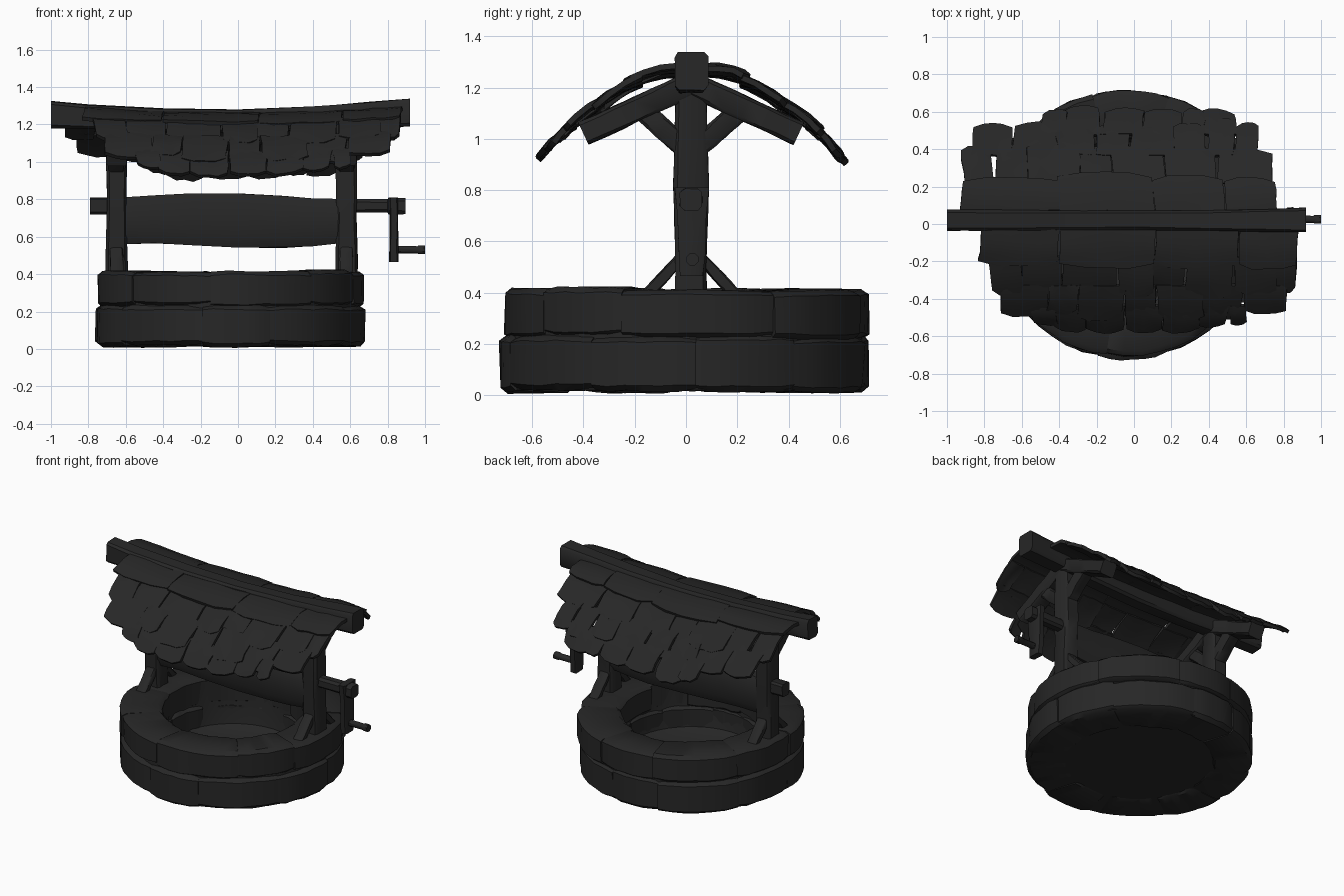
import bpy, bmesh, math, random
from mathutils import Vector

if "Cube" in bpy.data.objects:
    bpy.data.objects.remove(bpy.data.objects["Cube"])

random.seed(7)
mat = bpy.data.materials.new("charcoal")
mat.diffuse_color = (0.02, 0.02, 0.02, 1)
mat.use_nodes = True
mat.node_tree.nodes["Principled BSDF"].inputs["Base Color"].default_value = mat.diffuse_color
X, Y, Z = Vector((1, 0, 0)), Vector((0, 1, 0)), Vector((0, 0, 1))
CX, CY = -0.04, 0.02          # ring centre in x, frame centre in y


def rnd(a):
    return random.uniform(-a, a)


def finish(name, bm):
    bmesh.ops.recalc_face_normals(bm, faces=bm.faces[:])
    me = bpy.data.meshes.new(name)
    bm.to_mesh(me)
    bm.free()
    me.materials.append(mat)
    ob = bpy.data.objects.new(name, me)
    bpy.context.collection.objects.link(ob)
    return ob


def loft(bm, sections, k=0.75, jit=0.0):
    """Skin chamfered-rectangle sections: (centre, u axis, v axis, half u, half v)."""
    shape = [(1, -k), (1, k), (k, 1), (-k, 1), (-1, k), (-1, -k), (-k, -1), (k, -1)]
    rings = []
    for p, u, v, a, b in sections:
        rings.append([bm.verts.new(Vector(p) + u * (a * s + rnd(jit)) + v * (b * t + rnd(jit)))
                      for s, t in shape])
    for r, q in zip(rings, rings[1:]):
        for i in range(8):
            j = (i + 1) % 8
            bm.faces.new((r[i], r[j], q[j], q[i]))
    bm.faces.new(rings[0])
    bm.faces.new(rings[-1])


def beam(name, sections, k=0.75, jit=0.003):
    bm = bmesh.new()
    loft(bm, sections, k, jit)
    return finish(name, bm)


def stick(name, p0, p1, hx, ht, n=4):
    """Straight timber lying in a y-z plane."""
    p0, p1 = Vector(p0), Vector(p1)
    v = (p1 - p0).normalized().cross(X)
    return beam(name, [(p0.lerp(p1, i / n), X, v, hx, ht) for i in range(n + 1)])


# stone ring: two courses of rounded blocks
def course(name, count, z0, z1, r_out, start):
    bm = bmesh.new()
    cuts = [start + (i + rnd(0.2)) * math.tau / count for i in range(count)]
    cuts.append(cuts[0] + math.tau)
    for a, b in zip(cuts, cuts[1:]):
        ro, ri = r_out + rnd(0.012), 0.45 + rnd(0.012)
        lo, hi = z0 + rnd(0.008), z1 + rnd(0.007)
        secs = []
        for i in range(7):
            t = a + (b - a) * i / 6
            s = 0.94 if i in (0, 6) else 1.0
            u = Vector((math.cos(t), math.sin(t), 0))
            c = Vector((CX, 0, (lo + hi) / 2)) + u * (ro + ri) / 2
            secs.append((c, u, Z, (ro - ri) / 2 * s, (hi - lo) / 2 * s))
        loft(bm, secs, 0.8, 0.004)
    finish(name, bm)


course("lower_stones", 10, 0.013, 0.235, 0.722, 0.1)
course("upper_stones", 9, 0.225, 0.415, 0.715, 0.45)

# mortar core with basin floor
bm = bmesh.new()
prof = [(0, 0.02), (0.69, 0.02), (0.695, 0.2), (0.69, 0.395), (0.465, 0.395),
        (0.46, 0.2), (0.44, 0.09), (0.36, 0.05), (0, 0.045)]
N = 40
rings = []
for r, z in prof:
    if r == 0:
        rings.append([bm.verts.new((CX, 0, z))] * N)
    else:
        rings.append([bm.verts.new((CX + r * math.cos(i * math.tau / N),
                                    r * math.sin(i * math.tau / N), z)) for i in range(N)])
for r, q in zip(rings, rings[1:]):
    for i in range(N):
        j = (i + 1) % N
        bm.faces.new(list(dict.fromkeys((r[i], r[j], q[j], q[i]))))
finish("well_basin", bm)

# posts with foot braces, fork braces and rafters
for side, px in (("left", -0.648), ("right", 0.58)):
    beam(side + "_post", [((px, CY, z), X, Y, hx, hy) for z, hx, hy in
         ((0.36, 0.06, 0.06), (0.5, 0.058, 0.06), (0.7, 0.052, 0.065),
          (0.82, 0.054, 0.068), (0.98, 0.055, 0.064), (1.22, 0.05, 0.06))])
    for tag, s in (("front", -1), ("back", 1)):
        n = side + "_" + tag
        stick(n + "_foot_brace", (px, CY + s * 0.175, 0.39), (px, CY + s * 0.035, 0.54), 0.035, 0.022)
        stick(n + "_fork_brace", (px, CY + s * 0.02, 0.96), (px, CY + s * 0.2, 1.12), 0.045, 0.04)
        stick(n + "_rafter", (px, CY, 1.215), (px, CY + s * 0.42, 1.02), 0.055, 0.047, 6)

# flattened, slightly bulging winding beam
beam("winding_beam", [((x, CY, 0.685 + 0.008 * math.sin(i)), Y, Z, 0.058, h) for i, (x, h) in
     enumerate(((-0.62, 0.123), (-0.45, 0.127), (-0.25, 0.137), (0, 0.143),
                (0.25, 0.137), (0.4, 0.128), (0.55, 0.118)))], 0.6)

# axle and crank
beam("left_axle_stub", [((x, CY, 0.765), Y, Z, 0.04, 0.045) for x in (-0.79, -0.6)], 0.7)
beam("right_axle", [((x, CY, 0.765), Y, Z, h, h) for x, h in
                    ((0.5, 0.035), (0.8, 0.035), (0.805, 0.043), (0.895, 0.043))], 0.6)
beam("crank_arm", [((0.833, CY + 0.003, z), X, Y, 0.022, hy) for z, hy in
                   ((0.465, 0.045), (0.55, 0.05), (0.7, 0.058), (0.81, 0.066))])
beam("crank_handle", [((x, 0.025, 0.53), Y, Z, h, h) for x, h in
                      ((0.82, 0.02), (0.96, 0.019), (0.965, 0.023), (1.0, 0.023))], 0.45, 0)

# sagging ridge beam
beam("ridge_beam", [((x, CY, z), Y, Z, hy, hz) for x, z, hy, hz in
     ((-1.0, 1.253, 0.055, 0.072), (-0.8, 1.24, 0.056, 0.065), (-0.4, 1.222, 0.055, 0.062),
      (0, 1.218, 0.05, 0.062), (0.4, 1.232, 0.055, 0.062), (0.7, 1.25, 0.06, 0.07),
      (0.92, 1.264, 0.066, 0.073))])


# roof: four overlapping shingle rows on each slope
def shingle_row(name, side, x0, x1, top, low, wmin, wmax, taper):
    bm = bmesh.new()
    x = x0
    while x < x1 - 0.01:
        w = random.uniform(wmin, wmax)
        if x + w > x1 - wmin * 0.6:
            w = x1 - x
        stretch, lift = 1 + rnd(0.13), rnd(0.012)
        skew = rnd(0.02)
        grid = []
        for i in range(5):
            xx = x + 0.003 + (w - 0.006) * i / 4
            q = 1 - taper * (abs(xx - 0.02) / 0.7) ** 2
            curl = 0.88 if i in (0, 4) else 1.0
            col = []
            for j in range(4):
                t = j / 3 * stretch * q * (curl if j == 3 else 1)
                y = top[0] + (low[0] - top[0]) * t
                z = top[1] + (low[1] - top[1]) * t
                z += lift * j / 3 + 0.012 * math.sin(math.pi * j / 3)
                z += 0.035 * (min(abs(xx), 0.95) / 0.9) ** 2 - 0.012
                col.append(bm.verts.new((xx + skew * j / 3 + rnd(0.004),
                                         CY + side * (y + rnd(0.004)), z + rnd(0.005))))
            grid.append(col)
        for i in range(4):
            for j in range(3):
                bm.faces.new((grid[i][j], grid[i + 1][j], grid[i + 1][j + 1], grid[i][j + 1]))
        x += w
    bmesh.ops.recalc_face_normals(bm, faces=bm.faces[:])
    bmesh.ops.solidify(bm, geom=bm.faces[:], thickness=0.022)
    finish(name, bm)


spans = {("front", -1): ((-0.82, 0.88), (-0.78, 0.87), (-0.71, 0.82), (-0.56, 0.6)),
         ("back", 1): ((-0.93, 0.77), (-0.91, 0.74), (-0.87, 0.66), (-0.5, 0.56))}
rows = (((0.05, 1.275), (0.25, 1.225), 0.35, 0.6, 0),
        ((0.20, 1.235), (0.40, 1.115), 0.16, 0.3, 0),
        ((0.35, 1.15), (0.52, 1.025), 0.14, 0.26, 0),
        ((0.46, 1.07), (0.61, 0.935), 0.12, 0.22, 0.4))
for (tag, s), sp in spans.items():
    for i, ((x0, x1), row) in enumerate(zip(sp, rows)):
        shingle_row(f"{tag}_shingle_row_{i + 1}", s, x0, x1, *row)

# smooth shading with sharp edges kept
for ob in bpy.context.collection.objects:
    ob.select_set(True)
    bpy.context.view_layer.objects.active = ob
bpy.ops.object.shade_smooth_by_angle(angle=math.radians(40))
